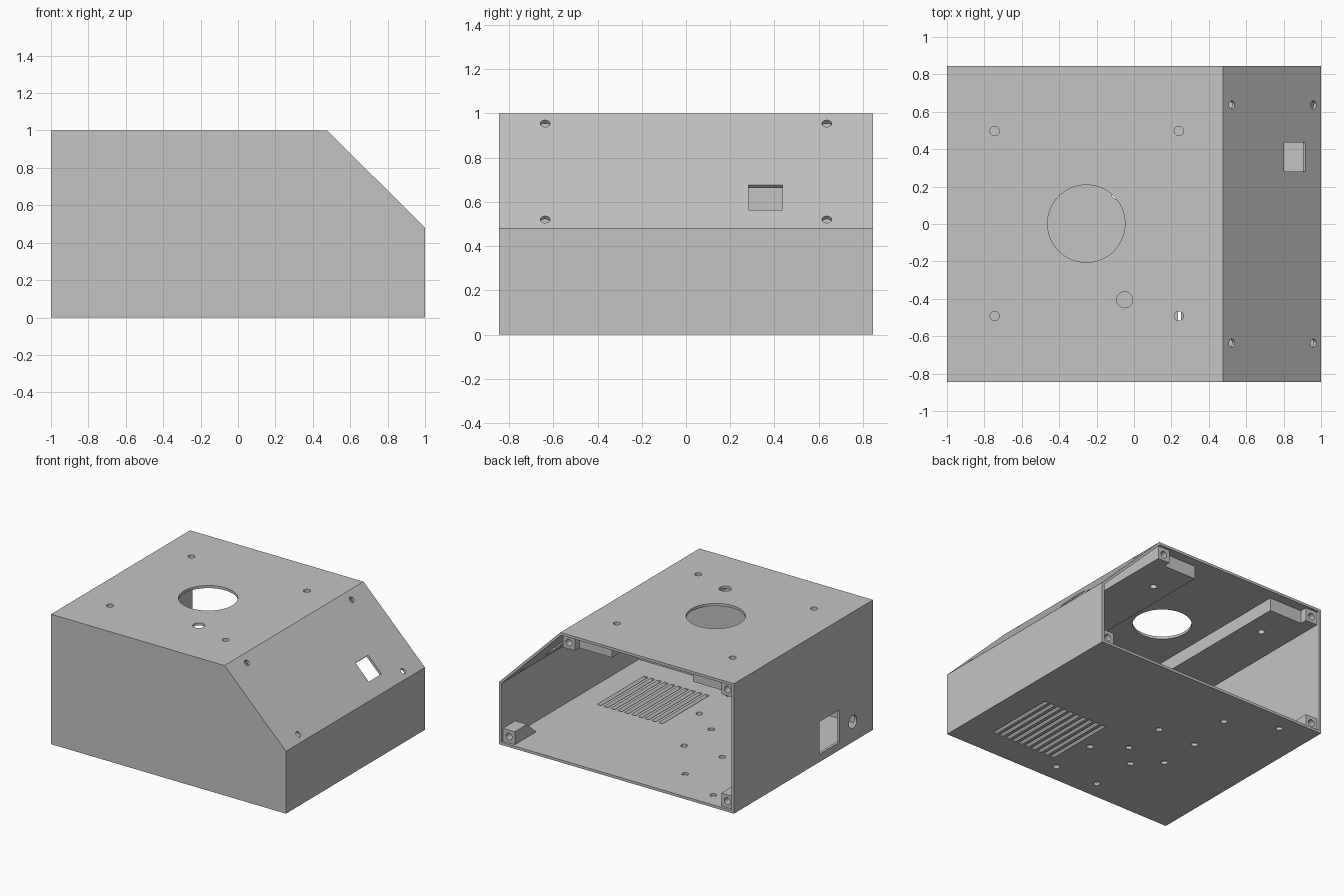
import bpy, bmesh, math
from mathutils import Matrix, Vector

cube = bpy.data.objects.get("Cube")
if cube:
    bpy.data.objects.remove(cube, do_unlink=True)

T = 0.02            # wall thickness
DEPTH = 0.845       # half depth
INNER = DEPTH - T

grey = bpy.data.materials.new("plain_grey")
grey.diffuse_color = (0.55, 0.55, 0.55, 1)
grey.use_nodes = True
grey.node_tree.nodes["Principled BSDF"].inputs["Base Color"].default_value = (0.55, 0.55, 0.55, 1)


def add_prism(bm, profile, start, end, axis="y"):
    """Extrude a closed profile: (x, z) along y, or (y, z) along x."""
    def point(p, d):
        return (p[0], d, p[1]) if axis == "y" else (d, p[0], p[1])
    a = [bm.verts.new(point(p, start)) for p in profile]
    b = [bm.verts.new(point(p, end)) for p in profile]
    bm.faces.new(a)
    bm.faces.new(b[::-1])
    n = len(a)
    for i in range(n):
        j = (i + 1) % n
        bm.faces.new((a[j], a[i], b[i], b[j]))


def add_box(bm, x0, x1, y0, y1, z0, z1):
    add_prism(bm, [(x0, z0), (x1, z0), (x1, z1), (x0, z1)], y0, y1)


def add_cylinder(bm, centre, direction, radius, length, sides=32):
    turn = Vector((0, 0, 1)).rotation_difference(Vector(direction)).to_matrix().to_4x4()
    bmesh.ops.create_cone(bm, cap_ends=True, segments=sides, radius1=radius,
                          radius2=radius, depth=length,
                          matrix=Matrix.Translation(centre) @ turn)


def finish(bm, name):
    bmesh.ops.recalc_face_normals(bm, faces=bm.faces)
    mesh = bpy.data.meshes.new(name)
    bm.to_mesh(mesh)
    bm.free()
    mesh.materials.append(grey)
    obj = bpy.data.objects.new(name, mesh)
    bpy.context.collection.objects.link(obj)
    return obj


def cut(obj, cutter):
    mod = obj.modifiers.new("cut", "BOOLEAN")
    mod.operation = "DIFFERENCE"
    mod.solver = "EXACT"
    mod.object = cutter
    bpy.context.view_layer.objects.active = obj
    bpy.ops.object.modifier_apply(modifier=mod.name)


# Wedge-sided housing, hollow and open at the back
bm = bmesh.new()
add_prism(bm, [(-1, 0), (1, 0), (1, 0.48), (0.477, 1), (-1, 1)], -DEPTH, DEPTH)
housing = finish(bm, "housing")
bm = bmesh.new()
add_prism(bm, [(T - 1, T), (1 - T, T), (1 - T, 0.472), (0.469, 1 - T), (T - 1, 1 - T)],
          -INNER, DEPTH + 0.1)
cavity = finish(bm, "cavity_cutter")

# Holes in the top plate
bm = bmesh.new()
for x in (-0.745, 0.24):
    for y in (-0.492, 0.497):
        add_cylinder(bm, (x, y, 0.95), (0, 0, 1), 0.025, 0.3)
add_cylinder(bm, (-0.255, 0.002, 1), (0, 0, 1), 0.207, 0.1, 64)
add_cylinder(bm, (-0.05, -0.405, 1), (0, 0, 1), 0.043, 0.1)
top_holes = finish(bm, "top_hole_cutter")

# Holes in the sloped panel, the side, and the floor
bm = bmesh.new()
for x, z in ((0.523, 0.954), (0.958, 0.519)):
    for y in (-0.637, 0.637):
        add_cylinder(bm, (x, y, z), (1, 0, 1), 0.022, 0.08)
h, n = 0.057, 0.05
add_prism(bm, [(0.858 + s * h + t * n, 0.619 - s * h + t * n)
               for s, t in ((-1, -1), (1, -1), (1, 1), (-1, 1))], 0.282, 0.437)
add_box(bm, -1.05, -0.95, -0.44, -0.195, 0.06, 0.31)
add_cylinder(bm, (-1, -0.6, 0.155), (1, 0, 0), 0.048, 0.1)
for x, y in ((0.122, -0.335), (-0.248, -0.335), (0.122, -0.702), (-0.248, -0.702),
             (-0.095, -0.17), (-0.42, -0.17), (-0.095, 0.158), (-0.42, 0.158),
             (-0.37, 0.538), (-0.73, 0.71)):
    add_cylinder(bm, (x, y, 0), (0, 0, 1), 0.024, 0.1)
# Slanted vent slots
for i in range(10):
    x = 0.215 + i * 0.058
    add_prism(bm, [(x - T, -T), (x - T + 0.035, -T),
                   (x + 2 * T + 0.035, 2 * T), (x + 2 * T, 2 * T)], -0.62, -0.05)
wall_holes = finish(bm, "wall_hole_cutter")

for cutter in (cavity, top_holes, wall_holes):
    cut(housing, cutter)

# Thick mounting pads under the top plate
for name, x0, x1 in (("right_pad", T - 1, -0.6), ("left_pad", 0.09, 0.469)):
    bm = bmesh.new()
    add_box(bm, x0, x1, -0.77, 0.77, 0.88, 1 - T)
    cut(finish(bm, name), top_holes)

# Tapered corner bosses for the back cover screws
BACK = INNER
for name, x, z, up in (("right_lower_boss", T - 1, T, 1), ("left_lower_boss", 0.88, T, 1),
                       ("right_upper_boss", T - 1, 1 - T, -1),
                       ("left_upper_boss", 0.369, 1 - T, -1)):
    tip = z + up * 0.1
    bm = bmesh.new()
    add_prism(bm, [(BACK, z), (BACK, tip), (BACK - 0.15, tip), (BACK - 0.26, z)],
              x, x + 0.1, "x")
    boss = finish(bm, name)
    bm = bmesh.new()
    add_cylinder(bm, (x + 0.05, BACK, z + up * 0.05), (0, 1, 0), 0.026, 0.2)
    drill = finish(bm, "screw_cutter")
    cut(boss, drill)
    bpy.data.objects.remove(drill, do_unlink=True)

for cutter in (cavity, top_holes, wall_holes):
    bpy.data.objects.remove(cutter, do_unlink=True)
